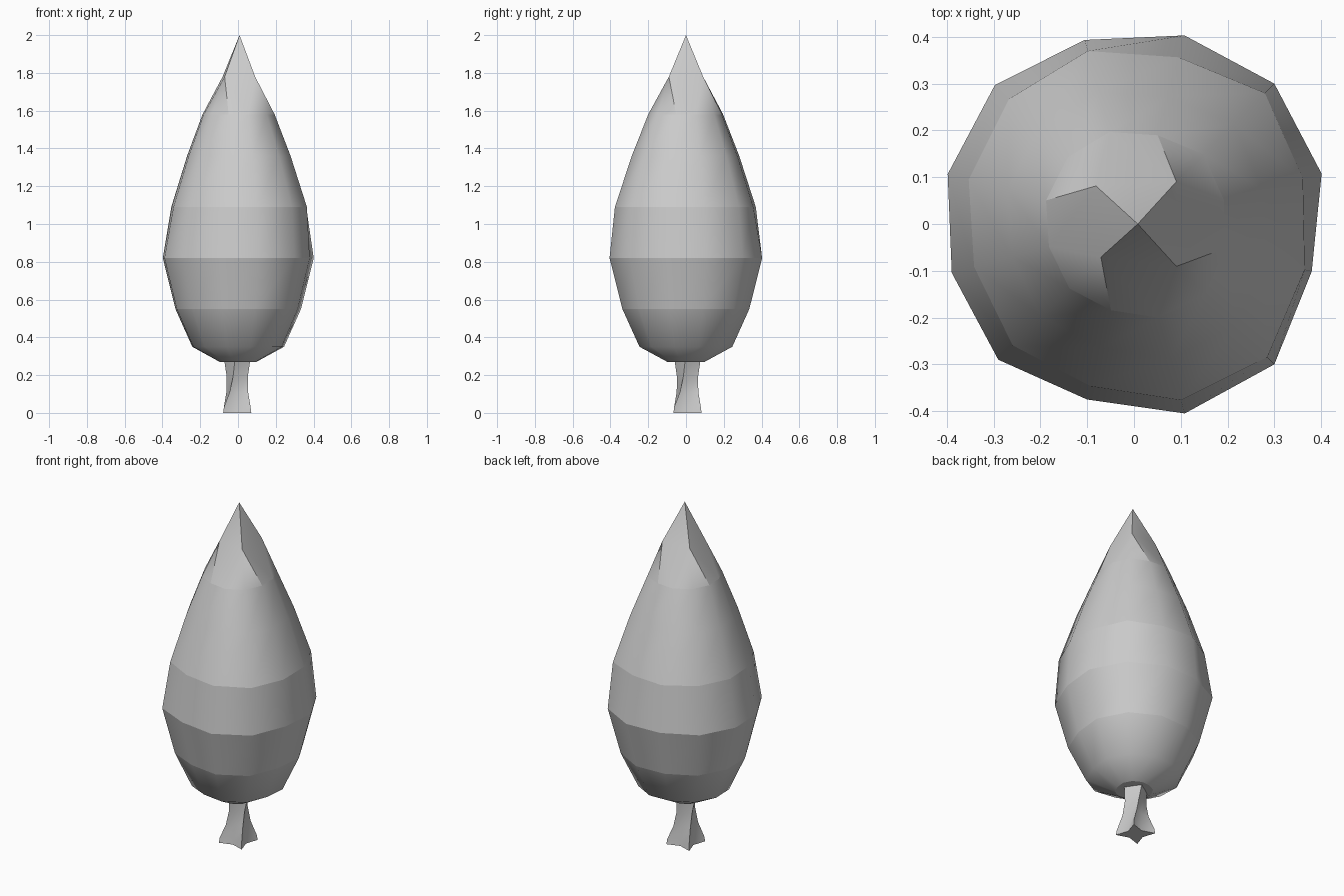
import bpy, bmesh
from math import sin, cos, radians
from mathutils import Vector

if "Cube" in bpy.data.objects:
    bpy.data.objects.remove(bpy.data.objects["Cube"])

grey = bpy.data.materials.new("plain_grey")
grey.use_nodes = True
colour = (0.6, 0.6, 0.6, 1)
grey.diffuse_color = colour
grey.node_tree.nodes["Principled BSDF"].inputs["Base Color"].default_value = colour


def ring(bm, radii, z, start, shift=(0, 0)):
    """Closed loop of vertices, one per radius."""
    step = radians(360 / len(radii))
    return [bm.verts.new((shift[0] + r * cos(radians(start) + i * step),
                          shift[1] + r * sin(radians(start) + i * step), z))
            for i, r in enumerate(radii)]


def bridge(bm, low, high):
    n = len(low)
    for i in range(n):
        j = (i + 1) % n
        bm.faces.new((low[i], low[j], high[j], high[i]))


def crease(bm, a, b):
    edge = bm.edges.get((a, b))
    if edge:
        edge.smooth = False


def finish(bm, name):
    bmesh.ops.recalc_face_normals(bm, faces=bm.faces)
    for face in bm.faces:
        face.smooth = True
    mesh = bpy.data.meshes.new(name)
    bm.to_mesh(mesh)
    bm.free()
    mesh.materials.append(grey)
    obj = bpy.data.objects.new(name, mesh)
    bpy.context.collection.objects.link(obj)
    return obj


# Canopy: twelve-sided, slightly irregular rings
belly = [.415, .424, .417, .407, .42, .412, .403, .41, .388, .419, .424, .393]
shoulder = [.374, .396, .369, .383, .378, .366, .354, .367, .359, .39, .403, .378]
bm = bmesh.new()
profile = [(.1, .27, belly), (.25, .35, belly), (.342, .55, belly), (.411, .82, belly),
           (.376, 1.09, shoulder), (.287, 1.36, shoulder), (.2, 1.58, shoulder)]
rings = []
for radius, z, shape in profile:
    mean = sum(shape) / len(shape)
    rings.append(ring(bm, [radius * r / mean for r in shape], z, 15))
for low, high in zip(rings, rings[1:]):
    bridge(bm, low, high)
bm.faces.new(rings[0])

# Pointed tip: four panels overlapping like a pinwheel
top = rings[-1]
corners = ring(bm, [.128, .115, .1, .128], 1.78, 45)
apex = bm.verts.new((.008, 0, 2))
for k in range(4):
    a, b = corners[k], corners[(k + 1) % 4]
    r = [top[(2 + 3 * k + i) % 12] for i in range(4)]
    bm.faces.new((a, b, apex))
    bm.faces.new((a, r[0], r[1]))
    bm.faces.new((a, r[1], b))
    bm.faces.new((b, r[1], r[2]))
    bm.faces.new((b, r[2], r[3]))
for k in range(4):
    crease(bm, corners[k], apex)
    crease(bm, corners[k], top[(2 + 3 * k) % 12])

# Hard creases between the foliage bands
for loop in (rings[0], rings[2], rings[3], rings[4], top):
    for i in range(12):
        crease(bm, loop[i - 1], loop[i])
finish(bm, "canopy")

# Trunk: fluted, twisted, flaring into four roots
bm = bmesh.new()
levels = [(.105, .05, 0, 45), (.1, .045, .03, 45), (.07, .042, .11, 55),
          (.06, .042, .19, 68), (.07, .05, .28, 80)]
loops = [ring(bm, [root, groove] * 4, z, turn, (-.004, .008))
         for root, groove, z, turn in levels]
for low, high in zip(loops, loops[1:]):
    bridge(bm, low, high)
bm.faces.new(loops[0])
bm.faces.new(loops[-1])
trunk = finish(bm, "trunk")
bpy.ops.object.select_all(action="DESELECT")
trunk.select_set(True)
bpy.context.view_layer.objects.active = trunk
bpy.ops.object.shade_smooth_by_angle(angle=radians(50))
